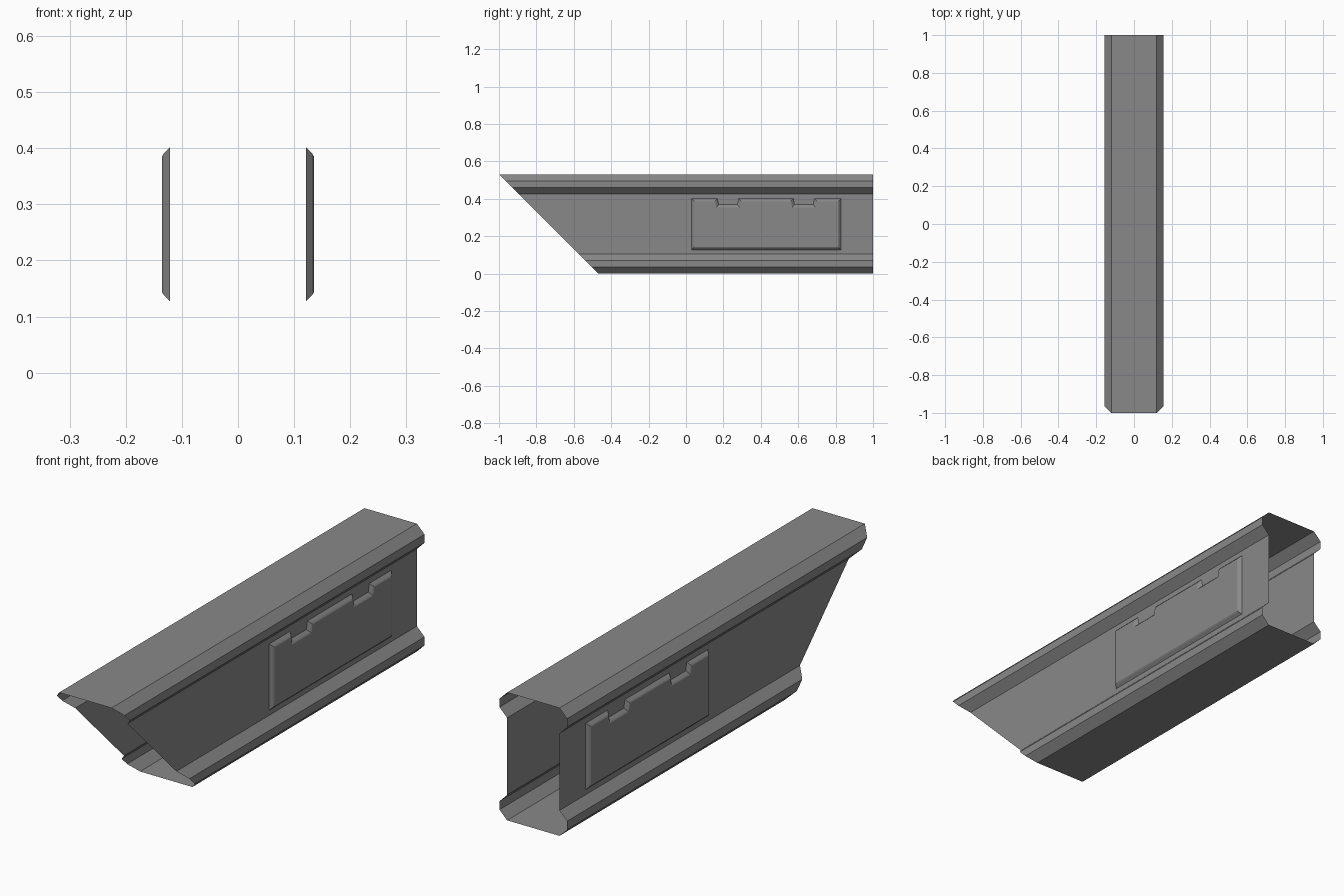
import bpy
import bmesh

cube = bpy.data.objects.get("Cube")
if cube:
    bpy.data.objects.remove(cube, do_unlink=True)

grey = bpy.data.materials.new("mid_grey")
grey.use_nodes = True
colour = (0.25, 0.25, 0.25, 1)
grey.diffuse_color = colour
grey.node_tree.nodes["Principled BSDF"].inputs["Base Color"].default_value = colour

TOP, WALL, FLANGE, STEP = 0.53, 0.12, 0.155, 0.035


def add_object(name, bm):
    mesh = bpy.data.meshes.new(name)
    bm.to_mesh(mesh)
    bm.free()
    mesh.materials.append(grey)
    obj = bpy.data.objects.new(name, mesh)
    bpy.context.collection.objects.link(obj)
    return obj


# Open-ended beam shell: flanged section swept back from a 45 degree front cut
side = [(WALL, 0), (FLANGE, STEP), (FLANGE, 2 * STEP), (WALL, 3 * STEP)]
side += [(x, TOP - z) for x, z in reversed(side)]
section = side + [(-x, z) for x, z in reversed(side)]

bm = bmesh.new()
front = [bm.verts.new((x, z_cut, z)) for x, z in section for z_cut in [TOP - 1 - z]]
back = [bm.verts.new((x, 1, z)) for x, z in section]
for i in range(len(section)):
    j = (i + 1) % len(section)
    bm.faces.new((front[i], front[j], back[j], back[i]))
bmesh.ops.recalc_face_normals(bm, faces=bm.faces)
add_object("beam_shell", bm)

# Raised side panel with two notches in its top edge and a bevelled rim
Y0, Y1, Z0, Z1 = 0.03, 0.83, 0.127, 0.402
outline = [(Y0, Z0), (Y1, Z0), (Y1, Z1)]
for centre in (0.63, 0.225):
    outline += [(centre + 0.057, Z1), (centre + 0.05, Z1 - 0.033),
                (centre - 0.05, Z1 - 0.033), (centre - 0.057, Z1)]
outline.append((Y0, Z1))

bm = bmesh.new()
panel = bm.faces.new([bm.verts.new((WALL + 0.001, y, z)) for y, z in outline])
bm.normal_update()
for width, height in ((0.011, 0.011), (0.005, 0.003)):
    bmesh.ops.inset_region(bm, faces=[panel], thickness=width, depth=height,
                           use_boundary=True, use_even_offset=True)
panels = add_object("side_panels", bm)
mirror = panels.modifiers.new("mirror_sides", "MIRROR")
mirror.use_axis[0] = True
